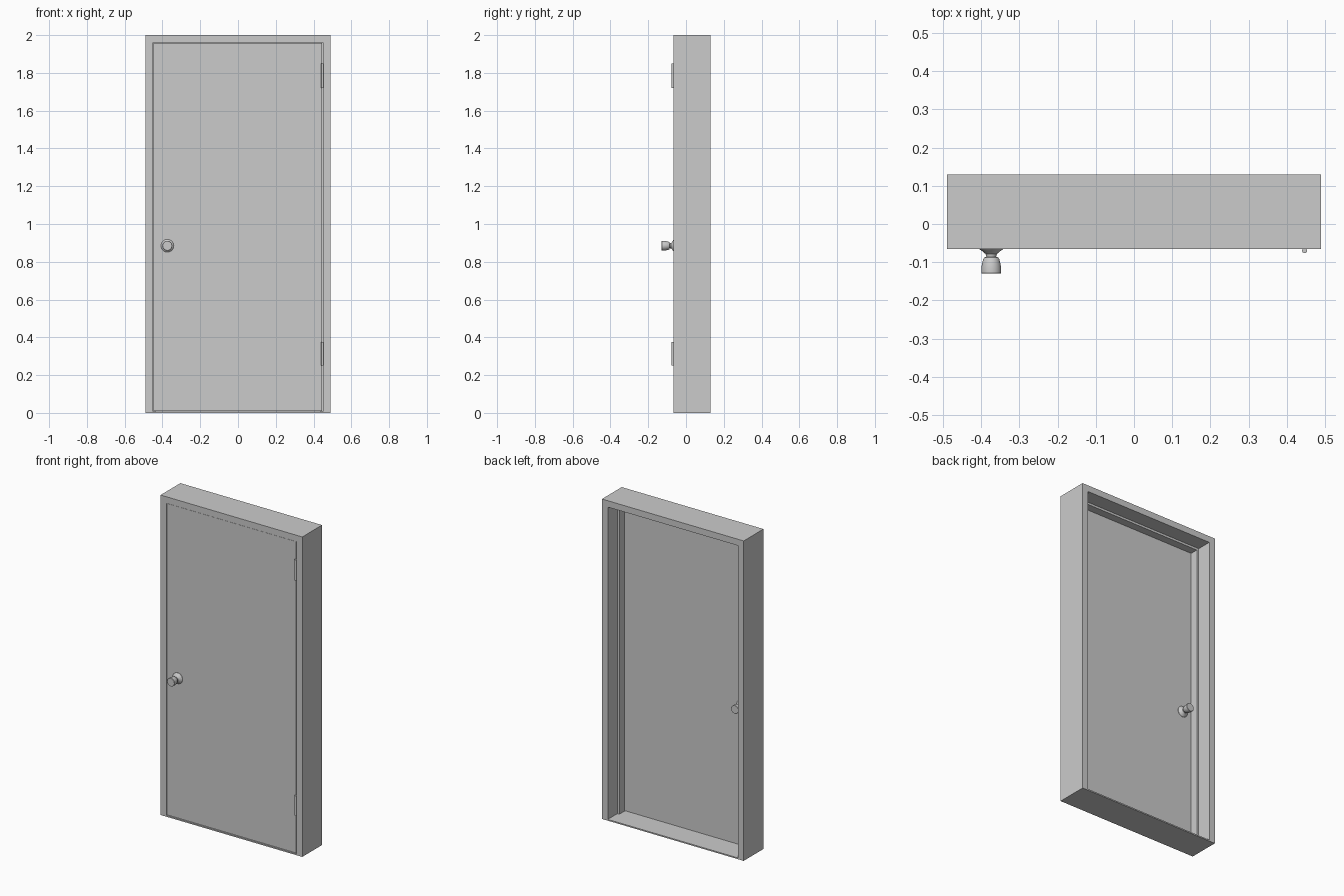
import bpy, bmesh, math
from mathutils import Matrix, Vector

if "Cube" in bpy.data.objects:
    bpy.data.objects.remove(bpy.data.objects["Cube"])

FRONT, BACK = -0.065, 0.13        # frame depth range
DOOR_F, DOOR_B = -0.061, -0.016   # door leaf depth range


def make_object(name, bm, smooth=False):
    bmesh.ops.recalc_face_normals(bm, faces=bm.faces[:])
    mesh = bpy.data.meshes.new(name)
    bm.to_mesh(mesh)
    bm.free()
    ob = bpy.data.objects.new(name, mesh)
    bpy.context.collection.objects.link(ob)
    if smooth:
        bpy.ops.object.select_all(action='DESELECT')
        bpy.context.view_layer.objects.active = ob
        ob.select_set(True)
        bpy.ops.object.shade_smooth_by_angle(angle=math.radians(35))
    return ob


def box(name, lo, hi):
    lo, hi = Vector(lo), Vector(hi)
    bm = bmesh.new()
    bmesh.ops.create_cube(bm, size=1)
    bmesh.ops.scale(bm, vec=hi - lo, verts=bm.verts)
    bmesh.ops.translate(bm, vec=(lo + hi) / 2, verts=bm.verts)
    return make_object(name, bm)


# Jambs and head: one rebated profile (inset from outside, depth), mitred at the top
def door_frame():
    profile = [(0, FRONT), (0.04, FRONT), (0.04, -0.014), (0.054, -0.014),
               (0.054, 0.036), (0.04, 0.036), (0.04, BACK), (0, BACK)]
    bm = bmesh.new()
    rings = []
    for side, top in ((-1, 0), (-1, 1), (1, 1), (1, 0)):
        rings.append([bm.verts.new((side * (0.49 - i), y, (2 - i) if top else 0))
                      for i, y in profile])
    n = len(profile)
    for a, b in zip(rings, rings[1:]):
        for k in range(n):
            bm.faces.new((a[k], a[(k + 1) % n], b[(k + 1) % n], b[k]))
    bm.faces.new(rings[0])
    bm.faces.new(rings[-1])
    return make_object("door_frame", bm)


# Knob with rosette, turned around the y axis; direction -1 is front, 1 is back
def knob(name, face_y, direction):
    profile = [(0, -0.002), (0.034, -0.002), (0.034, 0.002), (0.03, 0.006),
               (0.021, 0.012), (0.0145, 0.018), (0.013, 0.025), (0.0185, 0.027),
               (0.021, 0.031), (0.0245, 0.045), (0.026, 0.056), (0.026, 0.067),
               (0.0245, 0.069), (0, 0.069)]
    bm = bmesh.new()
    pts = [bm.verts.new((-0.374 + r, face_y + direction * d, 0.885)) for r, d in profile]
    edges = [bm.edges.new(p) for p in zip(pts, pts[1:])]
    bmesh.ops.spin(bm, geom=pts + edges, cent=(-0.374, 0, 0.885), axis=(0, 1, 0),
                   angle=math.tau, steps=32)
    bmesh.ops.remove_doubles(bm, verts=bm.verts[:], dist=1e-5)
    return make_object(name, bm, smooth=True)


# Hinge: pin barrel
def hinge(name, z0, z1):
    bm = bmesh.new()
    bmesh.ops.create_cone(bm, cap_ends=True, segments=16, radius1=0.0065, radius2=0.0065,
                          depth=z1 - z0,
                          matrix=Matrix.Translation((0.447, -0.07, (z0 + z1) / 2)))
    make_object(name + "_barrel", bm, smooth=True)
    box(name + "_leaf", (0.4455, -0.066, z0), (0.4485, DOOR_B, z1))


door_frame()
box("threshold", (-0.45, FRONT, 0), (0.45, BACK, 0.008))
box("door_leaf", (-0.447, DOOR_F, 0.011), (0.444, DOOR_B, 1.957))
knob("front_knob", DOOR_F, -1)
knob("back_knob", DOOR_B, 1)
hinge("upper_hinge", 1.72, 1.85)
hinge("lower_hinge", 0.25, 0.375)
